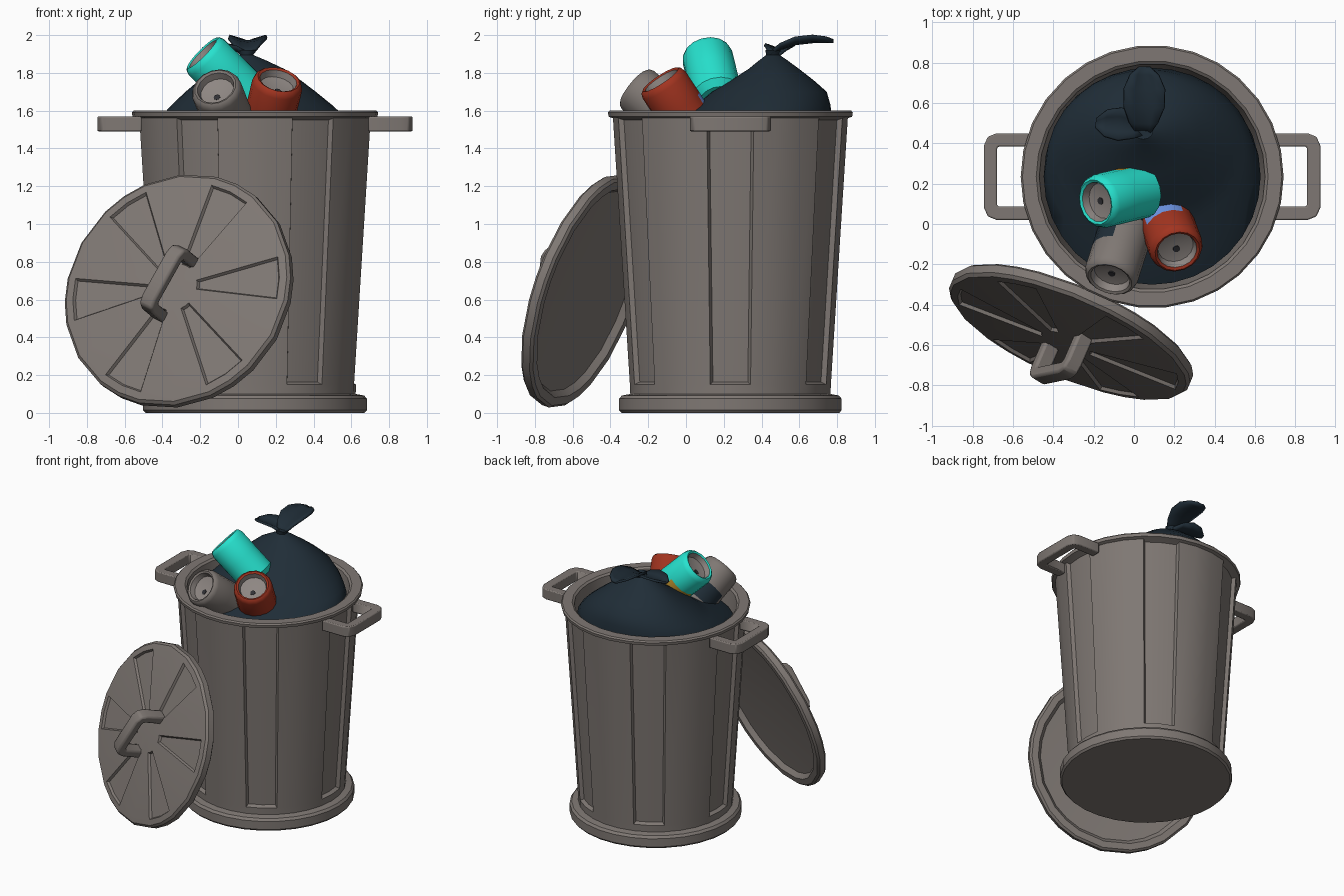
import bpy, bmesh, math
from mathutils import Vector, Matrix

if "Cube" in bpy.data.objects:
    bpy.data.objects.remove(bpy.data.objects["Cube"])

def material(name, r, g, b):
    m = bpy.data.materials.new(name)
    m.diffuse_color = (r, g, b, 1)
    m.use_nodes = True
    m.node_tree.nodes["Principled BSDF"].inputs["Base Color"].default_value = m.diffuse_color
    return m

GREY = material("warm_grey", 0.212, 0.187, 0.172)
BAG = material("dark_navy", 0.014, 0.026, 0.038)
TEAL = material("turquoise", 0.02, 0.76, 0.62)
RED = material("brick_red", 0.36, 0.034, 0.014)
INNER = material("light_grey", 0.27, 0.24, 0.225)
HOLE = material("near_black", 0.03, 0.03, 0.035)
GOLD = material("gold", 0.48, 0.26, 0.025)
BLUE = material("sky_blue", 0.156, 0.305, 0.79)

def finish(bm, name, mats, matrix=Matrix(), angle=35, bevel=0):
    bmesh.ops.recalc_face_normals(bm, faces=bm.faces)
    bm.transform(matrix)
    me = bpy.data.meshes.new(name)
    bm.to_mesh(me)
    bm.free()
    o = bpy.data.objects.new(name, me)
    bpy.context.collection.objects.link(o)
    for m in mats:
        me.materials.append(m)
    bpy.ops.object.select_all(action='DESELECT')
    bpy.context.view_layer.objects.active = o
    o.select_set(True)
    bpy.ops.object.shade_smooth_by_angle(angle=math.radians(angle))
    if bevel:
        b = o.modifiers.new("bevel", 'BEVEL')
        b.width, b.segments = bevel, 2
    return o

def skin(bm, rings):
    """Join equal closed loops (or single points) and return faces by row."""
    loops = [[bm.verts.new(p) for p in r] for r in rings]
    rows = []
    for a, b in zip(loops, loops[1:]):
        n = max(len(a), len(b))
        row = []
        for i in range(n):
            j = (i + 1) % n
            q = [a[i % len(a)], a[j % len(a)], b[j % len(b)], b[i % len(b)]]
            row.append(bm.faces.new(list(dict.fromkeys(q))))
        rows.append(row)
    return rows

def lathe(bm, profile, angles):
    return skin(bm, [[(0, 0, z)] if r == 0 else
                     [(r * math.cos(a), r * math.sin(a), z) for a in angles]
                     for r, z in profile])

def even(n):
    return [2 * math.pi * i / n for i in range(n)]

def panelled(name, profile, steps, row, depth, thick, matrix):
    """Lathe with six recessed panels in one row; steps starts with -w, 0, w."""
    bm = bmesh.new()
    angles = [math.radians(60 * k + s) for k in range(6) for s in steps]
    rows = lathe(bm, profile, angles)
    bmesh.ops.recalc_face_normals(bm, faces=bm.faces)
    for k in range(6):
        pair = rows[row][k * len(steps):k * len(steps) + 2]
        bmesh.ops.inset_region(bm, faces=pair, thickness=thick, depth=-depth,
                               use_even_offset=True, use_boundary=True)
    return finish(bm, name, [GREY], matrix, 30)

def bar(name, path, w, h, matrix):
    """Rectangular bar swept along a flat path."""
    bm = bmesh.new()
    pts = [Vector(p) for p in path]
    rings = []
    for i, p in enumerate(pts):
        d1 = (p - pts[i - 1]).normalized() if i else (pts[1] - p).normalized()
        d2 = (pts[i + 1] - p).normalized() if i < len(pts) - 1 else d1
        t = (d1 + d2).normalized()
        n = Vector((-t.y, t.x)) * (w / 2 / t.dot(d1))
        rings.append([(p.x + s * n.x, p.y + s * n.y, z * h / 2)
                      for s, z in ((1, 1), (-1, 1), (-1, -1), (1, -1))])
    skin(bm, rings)
    bm.verts.ensure_lookup_table()
    bm.faces.new(bm.verts[:4])
    bm.faces.new(bm.verts[-4:])
    return finish(bm, name, [GREY], matrix, 40, 0.014)

# bin body with base ring, panels, rim and inner wall
CX, CY = 0.09, 0.235
at_bin = Matrix.Translation((CX, CY, 0))
panelled("bin_body",
         [(0, 0), (.58, 0), (.592, .014), (.592, .075), (.578, .092), (.533, .1),
          (.535, .15), (.625, 1.56), (.648, 1.568), (.652, 1.59), (.643, 1.6),
          (.575, 1.6), (.56, 1.588), (.53, 1.35), (0, 1.35)],
         (-11.5, 0, 11.5, 24, 36), 6, .026, .012, at_bin)

# side handles
for side, turn in (("right", 0), ("left", math.pi)):
    bar("bin_handle_" + side,
        [(.6, .182), (.765, .182), (.79, .172), (.802, .145),
         (.802, -.145), (.79, -.172), (.765, -.182), (.6, -.182)],
        .066, .078, Matrix.Translation((CX, CY, 1.53)) @ Matrix.Rotation(turn, 4, 'Z'))

# leaning lid
n = Vector((-.375, -.873, .312)).normalized()
u = (Vector((0, 0, 1)) - n * n.z).normalized()
x = u.cross(n)
at_lid = (Matrix.Translation((-.312, -.535, .645)) @ Matrix((x, u, n)).transposed().to_4x4()
          @ Matrix.Rotation(math.radians(6), 4, 'Z'))
panelled("lid",
         [(0, .03), (.56, 0), (.585, -.035), (.63, -.035), (.645, -.022), (.645, .02),
          (.63, .036), (.59, .042), (.13, .068), (0, .07)],
         (-11.5, 0, 11.5, 30), 7, .016, .009, at_lid)
bar("lid_handle",
    [(-.165, .04), (-.165, .19), (-.155, .222), (-.125, .235),
     (.125, .235), (.155, .222), (.165, .19), (.165, .04)],
    .06, .085, at_lid @ Matrix.Rotation(math.radians(60), 4, 'Z')
    @ Matrix.Rotation(math.radians(90), 4, 'X'))

# rubbish bag: rings given as centre x, y, radius x, y, height
bm = bmesh.new()
bag = [(.09, .235, .5, .5, 1.36), (.09, .235, .538, .536, 1.47), (.085, .30, .52, .475, 1.53),
       (.078, .37, .475, .4, 1.58), (.073, .41, .425, .355, 1.63), (.067, .44, .345, .305, 1.7),
       (.063, .457, .27, .22, 1.76), (.057, .465, .19, .135, 1.82),
       (.05, .462, .09, .07, 1.87), (.045, .46, .035, .035, 1.895), (.045, .46, .05, .04, 1.92)]
skin(bm, [[(.09, .235, 1.36)]]
     + [[(cx + rx * math.cos(a), cy + ry * math.sin(a), z) for a in even(32)]
        for cx, cy, rx, ry, z in bag] + [[(.045, .46, 1.915)]])
finish(bm, "rubbish_bag", [BAG], angle=60)

# knotted bag tails: cupped leaves
def leaf(name, path, widths, cup):
    bm = bmesh.new()
    rows = []
    d = Vector(path[-1]) - Vector(path[0])
    side = Vector((-d.y, d.x, 0)).normalized()
    for p, w in zip(path, widths):
        rows.append([bm.verts.new(Vector(p) + side * w * s + Vector((0, 0, cup * s * s * w / max(widths))))
                     for s in (-1, -.5, 0, .5, 1)])
    for a, b in zip(rows, rows[1:]):
        for i in range(4):
            bm.faces.new((a[i], a[i + 1], b[i + 1], b[i]))
    o = finish(bm, name, [BAG], angle=60)
    s = o.modifiers.new("thickness", 'SOLIDIFY')
    s.thickness, s.offset = .016, 0

leaf("bag_tail_long", [(.045, .44, 1.89), (.047, .5, 1.93), (.05, .58, 1.955), (.052, .67, 1.965),
                       (.052, .74, 1.965), (.052, .78, 1.965)], (.03, .07, .1, .1, .07, .025), .03)
leaf("bag_tail_short", [(.06, .47, 1.89), (0, .485, 1.915), (-.07, .495, 1.92),
                        (-.14, .5, 1.92), (-.19, .5, 1.92)], (.03, .06, .08, .065, .02), .03)

# drink cans: top centre, axis, colour, label colour and label direction
CAN = [(0, .01), (.1, 0), (.135, .035), (.135, .06), (.135, .19), (.135, .325),
       (.126, .35), (.113, .36), (.1, .353), (.09, .315), (0, .295)]

def drink_can(name, top, axis, colour, label, facing):
    axis, facing = Vector(axis).normalized(), Vector(facing).normalized()
    rot = axis.to_track_quat('Z', 'Y').to_matrix().to_4x4()
    base = Matrix.Translation(Vector(top) - axis * .36) @ rot
    bm = bmesh.new()
    rows = lathe(bm, CAN, even(16))
    bmesh.ops.recalc_face_normals(bm, faces=bm.faces)
    for f in rows[8] + rows[9]:
        f.material_index = 1
    for f in rows[3]:
        if (rot @ f.normal).dot(facing) > .74:
            f.material_index = 2
    finish(bm, name, [colour, INNER, label], base, 40)
    # drinking hole
    bm = bmesh.new()
    lathe(bm, [(0, 0), (.018, 0), (.018, .006), (0, .006)], even(8))
    down = (axis * axis.z - Vector((0, 0, 1))).normalized() * .025
    finish(bm, name + "_hole", [HOLE],
           Matrix.Translation(Vector(top) - axis * .06 + down) @ rot)

drink_can("turquoise_can", (-.19, .108, 1.905), (-.7, -.17, .69), TEAL, GOLD, (-.4, .9, -.2))
drink_can("grey_can", (-.12, -.275, 1.725), (-.24, -.75, .61), GREY, BAG, (-.75, .25, .5))
drink_can("red_can", (.215, -.135, 1.765), (.2, -.54, .82), RED, BLUE, (-.25, .8, .5))
